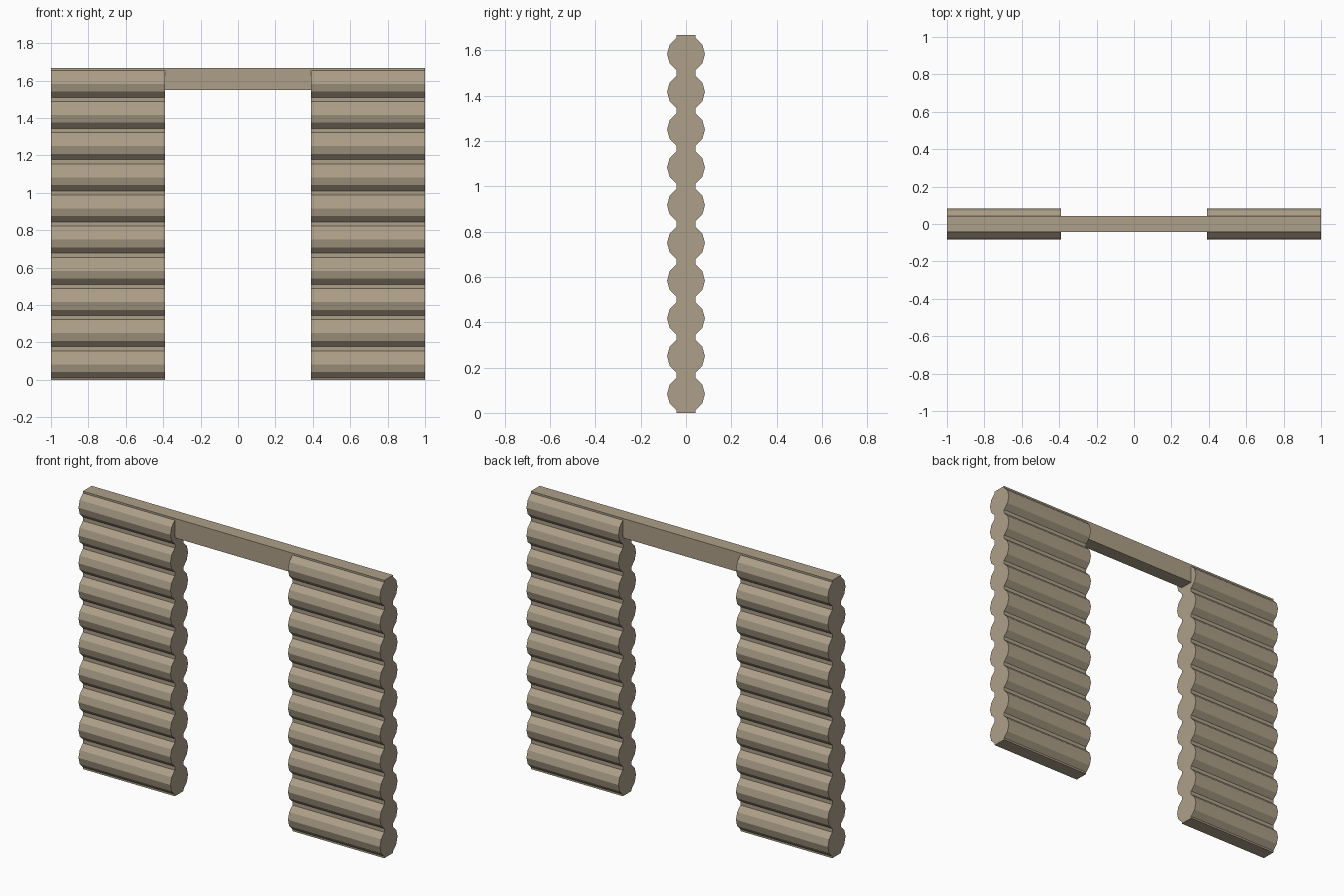
import bpy, bmesh
from math import sin, cos, radians

if "Cube" in bpy.data.objects:
    bpy.data.objects.remove(bpy.data.objects["Cube"])

LOGS, R = 10, 1 / 12          # log count and radius
PITCH, CORE = 2 * R, R / 2    # log spacing and half thickness of the flat core
HEIGHT, DOOR = LOGS * PITCH, 0.39

wood = bpy.data.materials.new("wood")
wood.diffuse_color = (0.42, 0.35, 0.25, 1)
wood.use_nodes = True
wood.node_tree.nodes["Principled BSDF"].inputs["Base Color"].default_value = wood.diffuse_color


def extrude_x(name, profile, x0, x1):
    """Extrude a closed (y, z) profile from x0 to x1."""
    bm = bmesh.new()
    face = bm.faces.new([bm.verts.new((x0, y, z)) for y, z in profile])
    ext = bmesh.ops.extrude_face_region(bm, geom=[face])["geom"]
    bmesh.ops.translate(bm, vec=(x1 - x0, 0, 0),
                        verts=[v for v in ext if isinstance(v, bmesh.types.BMVert)])
    if not any(f.normal.x < -0.5 for f in bm.faces) and not face.is_valid:
        bm.faces.new([v for v in bm.verts if v.co.x == x0])
    bmesh.ops.recalc_face_normals(bm, faces=bm.faces[:])
    mesh = bpy.data.meshes.new(name)
    bm.to_mesh(mesh)
    bm.free()
    mesh.materials.append(wood)
    obj = bpy.data.objects.new(name, mesh)
    bpy.context.collection.objects.link(obj)
    return obj


# Scalloped outline of stacked twelve-sided logs around a flat core
edge = [(CORE, 0)]
for i in range(LOGS):
    for a in (-60, -30, 0, 30, 60):
        edge.append((R * cos(radians(a)), (i + 0.5) * PITCH + R * sin(radians(a))))
edge.append((CORE, HEIGHT))
outline = edge + [(-y, z) for y, z in reversed(edge)]

# Log walls either side of the doorway
extrude_x("left_log_wall", outline, -1, -DOOR)
extrude_x("right_log_wall", outline, DOOR, 1)

# Flat lintel over the doorway
extrude_x("door_lintel", [(-CORE, 1.55), (CORE, 1.55), (CORE, HEIGHT), (-CORE, HEIGHT)],
          -DOOR, DOOR)
